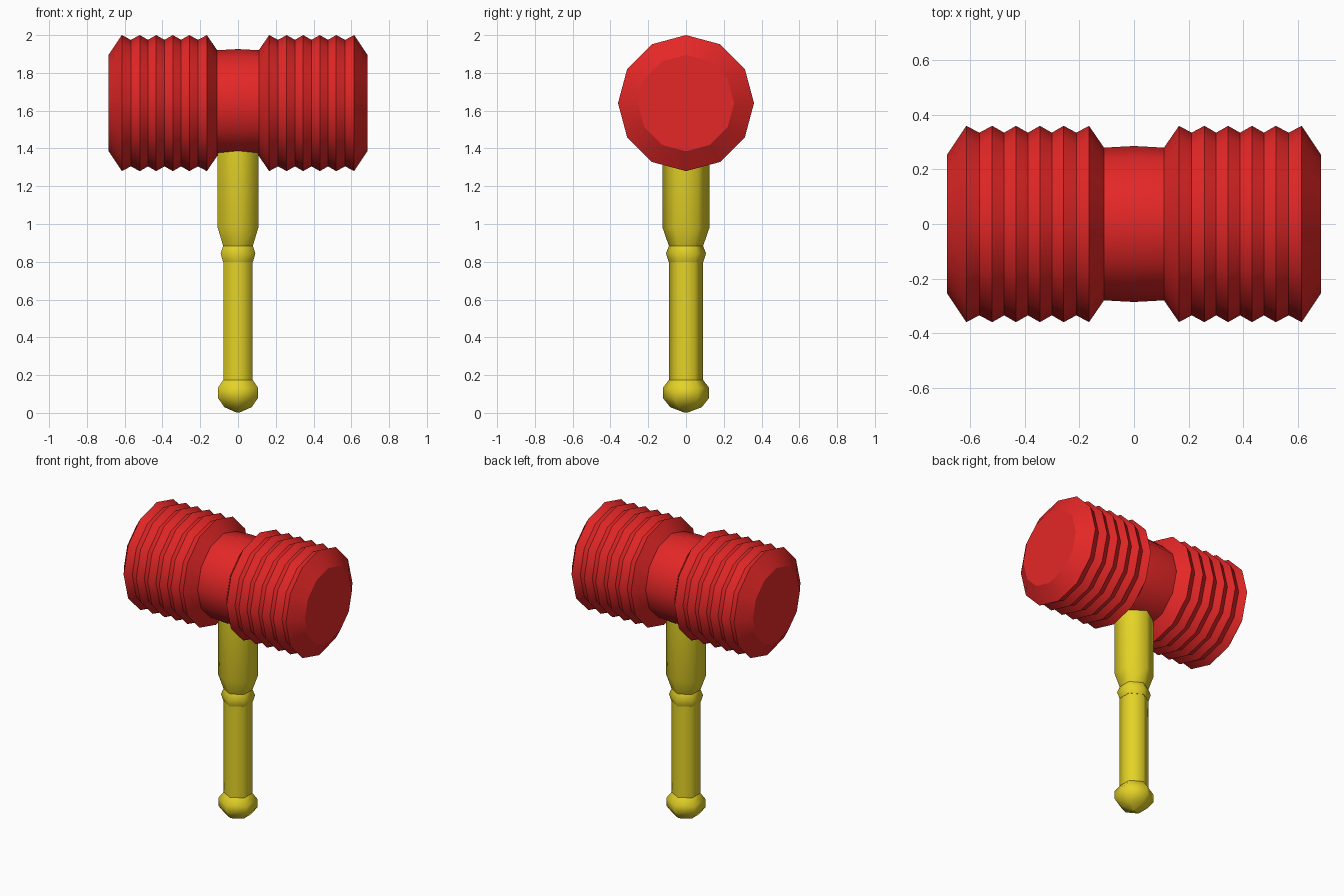
import bpy, bmesh, math
from mathutils import Vector

if "Cube" in bpy.data.objects:
    bpy.data.objects.remove(bpy.data.objects["Cube"])


def material(name, rgb):
    m = bpy.data.materials.new(name)
    m.diffuse_color = (*rgb, 1)
    m.use_nodes = True
    m.node_tree.nodes["Principled BSDF"].inputs["Base Color"].default_value = m.diffuse_color
    return m


def lathe(name, profile, sides, place, mat, soft=()):
    """Revolve (position, radius) points; rings are creased unless listed in soft."""
    bm = bmesh.new()
    rings = [[bm.verts.new(place(t, r * math.cos(a), r * math.sin(a)))
              for a in (math.tau * i / sides + math.pi / 2 for i in range(sides))]
             for t, r in profile]
    for lo, hi in zip(rings, rings[1:]):
        for i in range(sides):
            j = (i + 1) % sides
            bm.faces.new((lo[i], lo[j], hi[j], hi[i])).smooth = True
    bm.faces.new(rings[0][::-1])
    bm.faces.new(rings[-1])
    bmesh.ops.recalc_face_normals(bm, faces=bm.faces)
    for k, ring in enumerate(rings):
        if k not in soft:
            for i in range(sides):
                bm.edges.get((ring[i], ring[(i + 1) % sides])).smooth = False
    me = bpy.data.meshes.new(name)
    bm.to_mesh(me)
    bm.free()
    me.materials.append(mat)
    ob = bpy.data.objects.new(name, me)
    bpy.context.collection.objects.link(ob)
    return ob


red = material("red", (0.78, 0.02, 0.02))
yellow = material("yellow", (0.78, 0.65, 0.02))

# Ribbed head: half profile from the centre outwards, then mirrored
ridges = [0.165, 0.258, 0.345, 0.433, 0.52, 0.615]
half = [(0.11, 0.28)]
for i, x in enumerate(ridges):
    half.append((x, 0.36))
    if i < len(ridges) - 1:
        half.append(((x + ridges[i + 1]) / 2, 0.335))
half.append((0.685, 0.255))
profile = [(-x, r) for x, r in reversed(half)] + [(0, 0.286)] + half
lathe("hammer_head", profile, 12,
      lambda t, u, v: Vector((t, u, 1.64 + v)), red, soft=(len(half),))

# Hexagonal handle: corners on +y and -y, with rounded pommel, grip, collar and socket
along_z = lambda t, u, v: Vector((u, v, t))
lathe("pommel", [(0.003, 0.012), (0.03, 0.083), (0.08, 0.123), (0.132, 0.123),
                 (0.175, 0.09)], 6, along_z, yellow, soft=(0, 1, 2, 3))
lathe("grip", [(0.17, 0.09), (0.81, 0.09)], 6, along_z, yellow)
lathe("collar", [(0.80, 0.092), (0.845, 0.106), (0.885, 0.09)], 6,
      along_z, yellow, soft=(1,))
lathe("socket", [(0.882, 0.09), (0.98, 0.124), (1.45, 0.124)], 6,
      along_z, yellow, soft=(1,))
